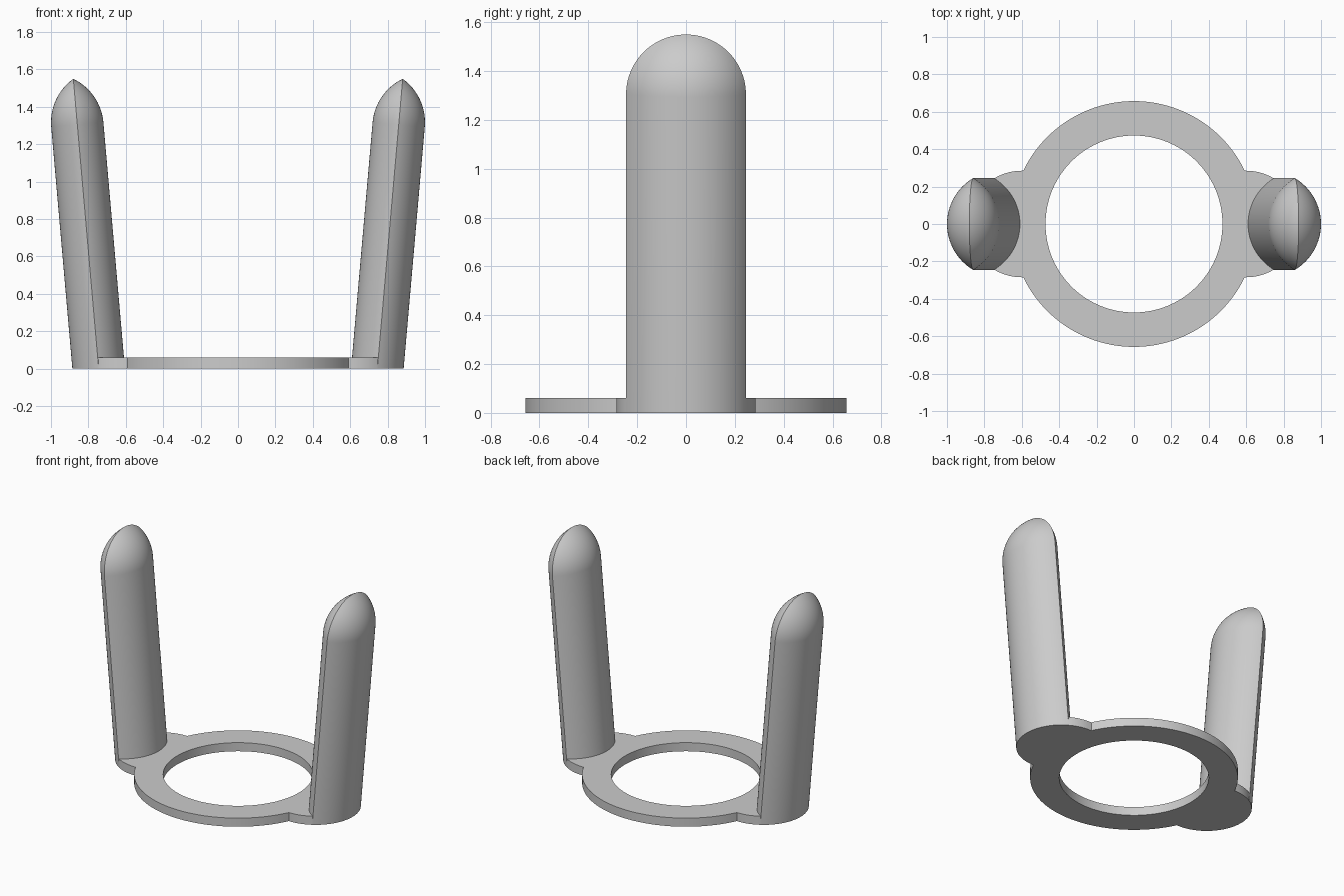
import bpy, bmesh, math
from mathutils import Matrix

if "Cube" in bpy.data.objects:
    bpy.data.objects.remove(bpy.data.objects["Cube"])

grey = bpy.data.materials.new("light_grey")
grey.diffuse_color = (0.6, 0.6, 0.6, 1)
grey.use_nodes = True
grey.node_tree.nodes["Principled BSDF"].inputs["Base Color"].default_value = grey.diffuse_color

RING_OUT, RING_IN, THICK = 0.657, 0.473, 0.06
TAB_X, TAB_R = 0.6, 0.285            # round tab on each side of the ring
LENS_X = 0.745                       # middle of the prong's base
TILT = math.radians(5)
SHOULDER = 1.31                      # prong length below its rounded tip


def finish(bm, name):
    bmesh.ops.remove_doubles(bm, verts=bm.verts, dist=1e-5)
    bmesh.ops.recalc_face_normals(bm, faces=bm.faces)
    mesh = bpy.data.meshes.new(name)
    bm.to_mesh(mesh)
    bm.free()
    mesh.materials.append(grey)
    ob = bpy.data.objects.new(name, mesh)
    bpy.context.collection.objects.link(ob)
    bpy.ops.object.select_all(action='DESELECT')
    ob.select_set(True)
    bpy.context.view_layer.objects.active = ob
    bpy.ops.object.shade_smooth_by_angle(angle=math.radians(25))
    return ob


# Base ring with two tabs: polar outline, corners fall exactly on vertices
cx = (RING_OUT**2 - TAB_R**2 + TAB_X**2) / (2 * TAB_X)
corner = math.acos(cx / RING_OUT)
N = 48
outline = []
for side in (0, math.pi):
    for i in range(N):               # tab arc
        t = -corner + 2 * corner * i / N
        r = TAB_X * math.cos(t) + math.sqrt(TAB_R**2 - (TAB_X * math.sin(t))**2)
        outline.append((side + t, r))
    for i in range(N):               # ring arc
        outline.append((side + corner + (math.pi - 2 * corner) * i / N, RING_OUT))

bm = bmesh.new()
loops = []
for a, r in outline:
    c, s = math.cos(a), math.sin(a)
    loops.append([bm.verts.new((d * c, d * s, z)) for d, z in
                  ((RING_IN, 0), (r, 0), (r, THICK), (RING_IN, THICK))])
for p, q in zip(loops, loops[1:] + loops[:1]):
    for k in range(4):
        bm.faces.new((p[k], q[k], q[(k + 1) % 4], p[(k + 1) % 4]))
finish(bm, "base_ring")


# Prongs: lens-shaped section, its tip the same lens turned about its axis
def prong(name, side):
    d = LENS_X - TAB_X
    amax, n, m = math.acos(d / TAB_R), 16, 40
    half = [(TAB_R * math.cos(amax * i / n) - d, TAB_R * math.sin(amax * i / n))
            for i in range(n + 1)]
    profile = half + [(-u, v) for u, v in reversed(half[:-1])]
    bm = bmesh.new()
    rows = []
    for u, v in profile:
        foot = u * math.tan(TILT)    # lands on z = 0 once tilted
        pts = [(u, -v, foot)]
        pts += [(u, -v * math.cos(math.pi * j / m),
                 SHOULDER + v * math.sin(math.pi * j / m)) for j in range(m + 1)]
        pts.append((u, v, foot))
        rows.append([bm.verts.new(p) for p in pts])
    for p, q in zip(rows, rows[1:]):
        for k in range(len(p) - 1):
            bm.faces.new((p[k], p[k + 1], q[k + 1], q[k]))
        bm.faces.new((p[-1], p[0], q[0], q[-1]))     # underside
    bmesh.ops.dissolve_degenerate(bm, dist=1e-6, edges=bm.edges)
    bm.transform(Matrix.Rotation(0 if side > 0 else math.pi, 4, 'Z')
                 @ Matrix.Translation((LENS_X, 0, 0))
                 @ Matrix.Rotation(TILT, 4, 'Y'))
    finish(bm, name)


prong("right_prong", 1)
prong("left_prong", -1)
